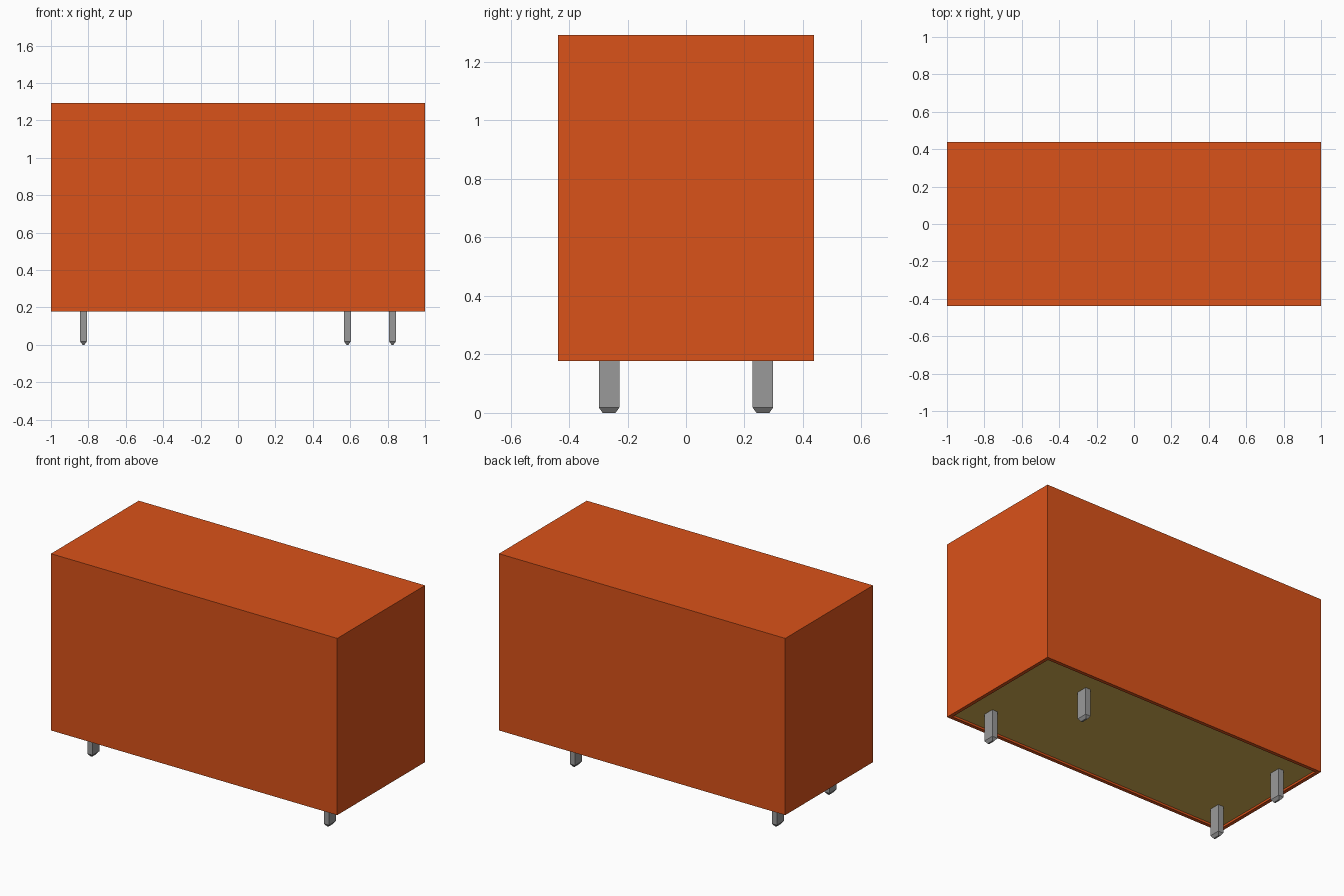
import bpy, bmesh
from mathutils import Vector

cube = bpy.data.objects.get("Cube")
if cube:
    bpy.data.objects.remove(cube, do_unlink=True)


def material(name, rgb):
    m = bpy.data.materials.new(name)
    m.use_nodes = True
    m.diffuse_color = (*rgb, 1)
    bsdf = next(n for n in m.node_tree.nodes if n.type == 'BSDF_PRINCIPLED')
    bsdf.inputs["Base Color"].default_value = (*rgb, 1)
    bsdf.inputs["Roughness"].default_value = 0.6
    return m


orange = material("orange plastic", (0.70, 0.085, 0.010))
olive = material("olive resin", (0.68, 0.44, 0.085))
grey = material("grey metal", (0.32, 0.32, 0.32))

HALF_X, HALF_Y = 1.0, 0.438
BOTTOM, TOP = 0.177, 1.293
WALL, RECESS = 0.022, 0.013


def box_mesh(lo, hi):
    bm = bmesh.new()
    bmesh.ops.create_cube(bm, size=1)
    lo, hi = Vector(lo), Vector(hi)
    for v in bm.verts:
        v.co = (lo + hi) / 2 + v.co * (hi - lo)
    bm.normal_update()
    return bm


def inset_bottom(bm, thickness, z):
    """Inset the lowest face evenly and move it to height z."""
    face = min(bm.faces, key=lambda f: f.calc_center_median().z)
    bmesh.ops.inset_region(bm, faces=[face], thickness=thickness, use_even_offset=True)
    return face, z


def finish(bm, name, *mats):
    me = bpy.data.meshes.new(name)
    bm.to_mesh(me)
    bm.free()
    for m in mats:
        me.materials.append(m)
    ob = bpy.data.objects.new(name, me)
    bpy.context.collection.objects.link(ob)
    return ob


# Case: box with a flat rim below and a shallow vertical-walled recess for the resin
bm = box_mesh((-HALF_X, -HALF_Y, BOTTOM), (HALF_X, HALF_Y, TOP))
under, _ = inset_bottom(bm, WALL, BOTTOM)
walls = bmesh.ops.extrude_discrete_faces(bm, faces=[under])
floor = walls["faces"][0]
for v in floor.verts:
    v.co.z += RECESS
floor.material_index = 1
finish(bm, "case", orange, olive)

# Pins: flat bars with a chamfered tip, one of them set further in
PIN_X, PIN_Y, CHAMFER = 0.036, 0.07, 0.013
pins = {
    "pin_front_right": (-0.826, -0.263),
    "pin_back_right": (-0.826, 0.263),
    "pin_front_left": (0.826, -0.263),
    "pin_back_left": (0.585, 0.263),
}
for name, (x, y) in pins.items():
    bm = box_mesh((-PIN_X / 2, -PIN_Y / 2, 0.018), (PIN_X / 2, PIN_Y / 2, BOTTOM + RECESS + 0.005))
    tip, z = inset_bottom(bm, CHAMFER, 0)
    for v in tip.verts:
        v.co.z = z
    finish(bm, name, grey).location = (x, y, 0)
